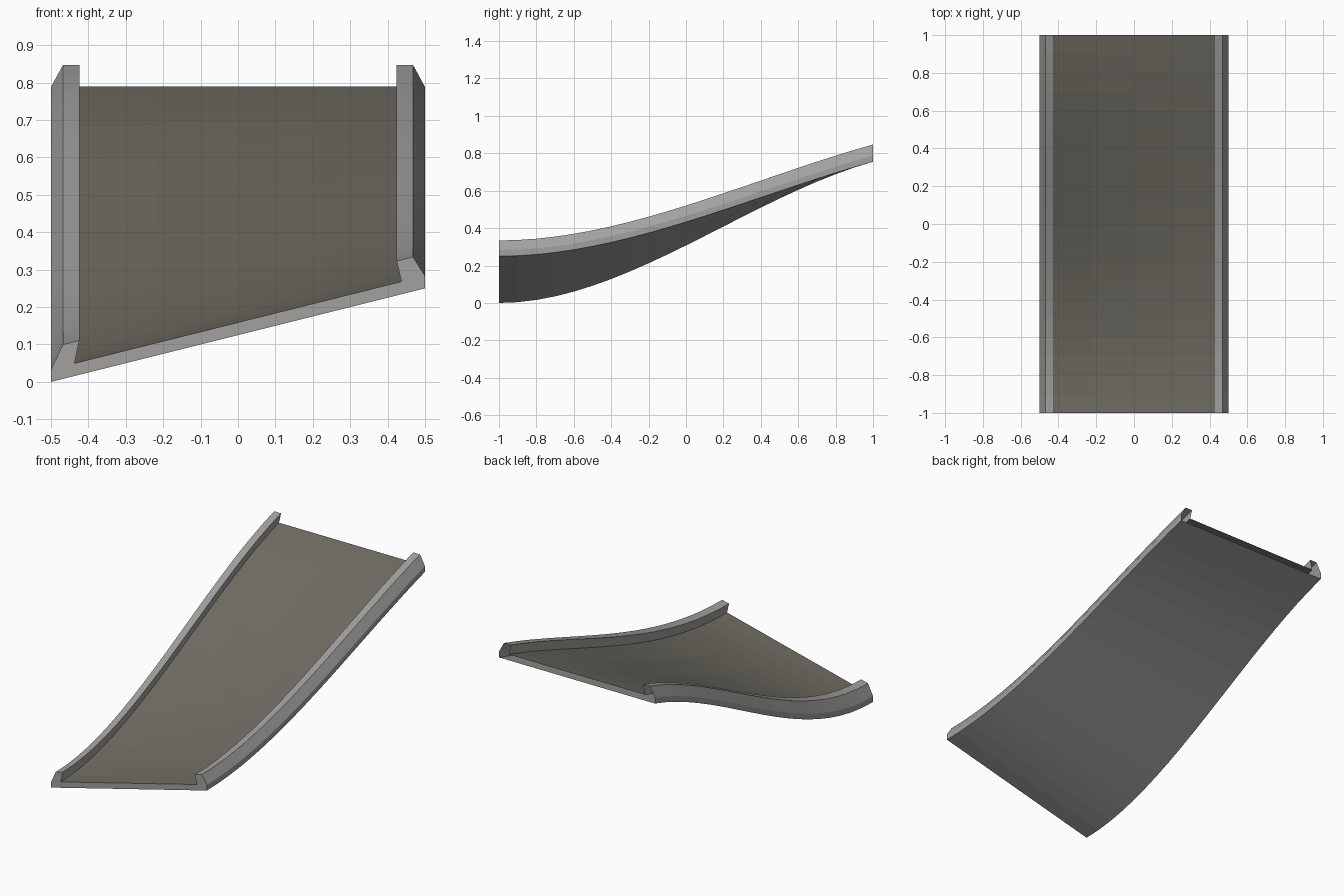
import bpy, bmesh

if "Cube" in bpy.data.objects:
    bpy.data.objects.remove(bpy.data.objects["Cube"])

SEGMENTS = 20


def material(name, rgb):
    m = bpy.data.materials.new(name)
    m.diffuse_color = (*rgb, 1.0)
    m.use_nodes = True
    m.node_tree.nodes["Principled BSDF"].inputs["Base Color"].default_value = m.diffuse_color
    return m


GREY = material("concrete_grey", (0.36, 0.355, 0.345))
ROAD = material("warm_dark_road", (0.16, 0.151, 0.125))


def base_height(x, t):
    """Underside height: a slope easing up from level, with banking that fades out."""
    rise = 0.125 + 0.63 * (3 * t**2 - 2 * t**3) + 0.56 * (t**3 - t**2)
    bank = 0.25 * (1 - 3 * t**2 + 2 * t**3)
    return rise + bank * x


def sweep(name, profile, mat, closed=False, front_cap=False):
    """Sweep a cross-section (x, height above underside) along the ramp."""
    bm = bmesh.new()
    rings = []
    for i in range(SEGMENTS + 1):
        t = i / SEGMENTS
        rings.append([bm.verts.new((x, -1 + 2 * t, base_height(x, t) + h))
                      for x, h in profile])
    n = len(profile)
    for a, b in zip(rings, rings[1:]):
        for k in range(n if closed else n - 1):
            j = (k + 1) % n
            bm.faces.new((a[k], a[j], b[j], b[k]))
    if front_cap:
        bm.faces.new(rings[0][::-1])
    me = bpy.data.meshes.new(name)
    bm.normal_update()
    bm.to_mesh(me)
    bm.free()
    me.materials.append(mat)
    ob = bpy.data.objects.new(name, me)
    bpy.context.collection.objects.link(ob)
    return ob


def flip(ob):
    ob.data.flip_normals()


# right half of the kerb section, from the underside corner to the road edge
kerb = [(0.5, 0.0), (0.5, 0.033), (0.468, 0.092), (0.424, 0.092), (0.437, 0.034)]
mirrored = [(-x, h) for x, h in reversed(kerb)]

# underside and both kerbs in one open strip
body = sweep("ramp_body", mirrored + kerb, GREY)
# the strip runs road edge to road edge, so remove the faces spanning the road
bm = bmesh.new()
bm.from_mesh(body.data)
for f in [f for f in bm.faces
          if max(v.co.x for v in f.verts) - min(v.co.x for v in f.verts) > 0.8]:
    bm.faces.remove(f)
# underside skin
bm.verts.ensure_lookup_table()
n = len(kerb) * 2
left, right = len(kerb) - 1, len(kerb)
for i in range(SEGMENTS):
    a, b = i * n, (i + 1) * n
    bm.faces.new([bm.verts[k] for k in (a + left, a + right, b + right, b + left)])
# front end plate
bm.faces.new([bm.verts[k] for k in range(n)])
bmesh.ops.recalc_face_normals(bm, faces=bm.faces)
bm.normal_update()
# make the underside face down
if sum(f.normal.z * f.calc_area() for f in bm.faces
       if max(v.co.x for v in f.verts) - min(v.co.x for v in f.verts) > 0.8) > 0:
    bmesh.ops.reverse_faces(bm, faces=bm.faces)
bm.to_mesh(body.data)
bm.free()

# driving surface between the kerbs
road = sweep("road_surface", [(-0.437 + 0.874 * k / 4, 0.034) for k in range(5)], ROAD)
if road.data.polygons[0].normal.z < 0:
    flip(road)
